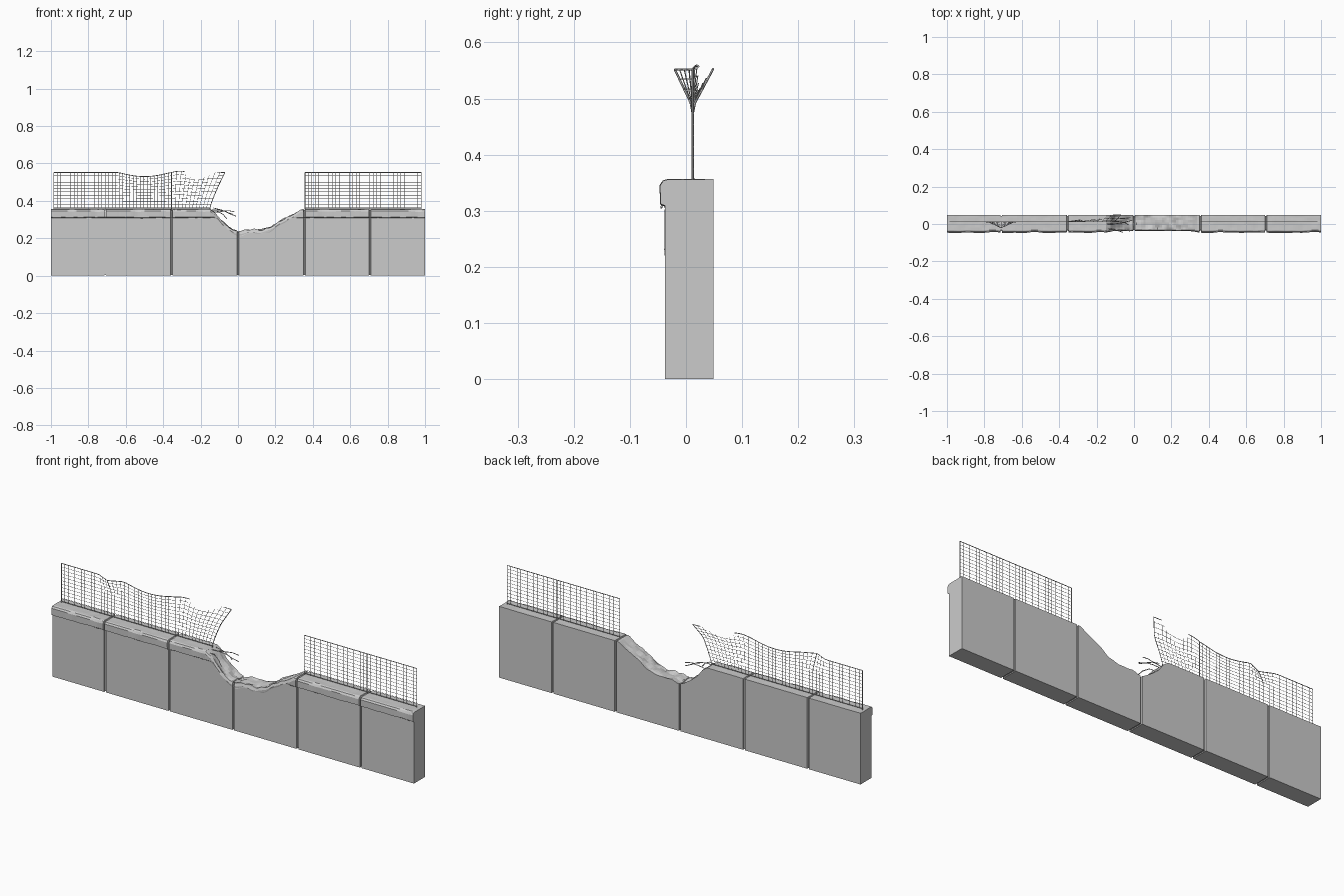
import bpy, bmesh, math, random
from mathutils import Vector, noise

if "Cube" in bpy.data.objects:
    bpy.data.objects.remove(bpy.data.objects["Cube"])

random.seed(4)
SEAMS = [-0.71, -0.355, 0.0, 0.355, 0.705]
CRATER = [(-1.1, .356), (-.15, .356), (-.12, .335), (-.095, .30), (-.06, .268), (-.02, .243),
          (.01, .235), (.05, .246), (.12, .243), (.18, .262), (.23, .295), (.29, .325),
          (.34, .356), (1.1, .356)]


def interp(pts, x):
    for (x0, z0), (x1, z1) in zip(pts, pts[1:]):
        if x <= x1:
            return z0 + (z1 - z0) * (x - x0) / (x1 - x0)
    return pts[-1][1]


def nz(x, y, k, f=22):
    return noise.noise(Vector((x * f, y * f, k)))


def ring(x, inset):
    """Cross-section of the wall: flat body, chipped coping on the front, rough top."""
    h = interp(CRATER, x)
    broken = min(1, (0.356 - h) / 0.03)
    d = 0.006 if inset else 0
    amp = 0.0015 + 0.010 * broken
    pts = [(0.049 - d, d * 0.6)]
    # top row, back to front
    for i in range(7):
        y = 0.049 - d - (0.081 - d) * i / 6
        rough = amp * nz(x, y, 1.3, 30) if i else amp * 0.4 * nz(x, y, 1.3, 30)
        pts.append((y, min(h + rough - d * 0.6, 0.358)))
    # coping lip, fading out into the breach
    chip = 0.007 * max(0, nz(x, 0, 5.1, 14) + 0.1)
    lip = -0.047 + (0.010 - 0.004 * nz(x, 0, 8.2)) * broken + chip * (1 - broken) + d * 1.8
    under = min(0.309 + 0.003 * nz(x, 0, 2.7), h - 0.022 + 0.008 * nz(x, 1, 6.6))
    pts += [(lip * 0.88, h - 0.002 - chip * 0.6 - d),
            (lip, h - 0.010 - chip - 0.003 * broken - d),
            (lip + 0.0005, under + 0.004),
            (-0.037 + d, under)]
    pts.append((-0.037 + d, d * 0.6))
    return [(x, y, z) for y, z in pts]


def make_wall():
    stations = [(-1 + i * 0.0125, False) for i in range(161)]
    stations = [s for s in stations if min(abs(s[0] - q) for q in SEAMS) > 0.007]
    for q in SEAMS:
        stations += [(q - 0.005, False), (q - 0.003, True), (q + 0.003, True), (q + 0.005, False)]
    stations.sort()
    bm = bmesh.new()
    rings = [[bm.verts.new(p) for p in ring(x, s)] for x, s in stations]
    n = len(rings[0])
    for a, b in zip(rings, rings[1:]):
        for i in range(n):
            j = (i + 1) % n
            bm.faces.new((a[i], a[j], b[j], b[i]))
    bm.faces.new(rings[0])
    bm.faces.new(rings[-1][::-1])
    bmesh.ops.recalc_face_normals(bm, faces=bm.faces)
    me = bpy.data.meshes.new("concrete_wall")
    bm.to_mesh(me)
    bm.free()
    ob = bpy.data.objects.new("concrete_wall", me)
    bpy.context.collection.objects.link(ob)


def rods(name, paths, radius):
    cu = bpy.data.curves.new(name, 'CURVE')
    cu.dimensions = '3D'
    cu.bevel_depth = radius
    cu.bevel_resolution = 0
    cu.use_fill_caps = True
    for path in paths:
        sp = cu.splines.new('POLY')
        sp.points.add(len(path) - 1)
        for p, co in zip(sp.points, path):
            p.co = (*co, 1)
    bpy.context.collection.objects.link(bpy.data.objects.new(name, cu))


Z0, Z1, FY = 0.362, 0.552, 0.012


def warp(x, z):
    """Bends the damaged part of the fence."""
    u = max(0.0, (z - Z0) / (Z1 - Z0))
    t = max(0.0, (z - 0.485) / (Z1 - 0.485))
    y = FY - 0.032 * t * max(0, 1 - abs(x + 0.71) / 0.07)
    if -0.64 < x < -0.36:
        z -= 0.022 * u ** 2 * math.sin(math.pi * (x + 0.64) / 0.28)
    if -0.355 < x < 0:
        f = (x + 0.355) / 0.205
        y += 0.036 * t * min(1, f * 1.2)
        z += 0.008 * math.sin(f * 9) * u * max(0, 1 - f)
        x += 0.08 * f * u ** 1.2
    return (x, y, z)


def line(xa, za, xb, zb):
    n = max(10, int(abs(xb - xa) / 0.02))
    return [warp(xa + (xb - xa) * i / n, za + (zb - za) * i / n) for i in range(n + 1)]


# fence bays: start, end, whether the top is torn
BAYS = [(-0.985, -0.71, 0), (-0.71, -0.355, 0), (-0.355, -0.15, 1),
        (0.358, 0.705, 0), (0.705, 0.98, 0)]


def make_fence():
    mesh, frame = [], []
    for a, b, torn in BAYS:
        nv = round((b - a) / 0.0185)
        for i in range(1, nv):
            x = a + (b - a) * i / nv
            f = i / nv
            top = Z1
            if torn and 0.2 < f < 0.8:
                top -= 0.03 * math.sin(math.pi * (f - 0.2) / 0.6) + random.uniform(0, 0.012)
            mesh.append(line(x, Z0, x, top))
        for k in range(1, 11):
            z = Z0 + (Z1 - Z0) * k / 11
            if torn and k > 9:
                mesh += [line(a, z, a + 0.05, z), line(b - 0.045, z, b, z)]
            else:
                mesh.append(line(a, z, b, z))
        # bay frame
        frame += [line(a, Z0 - 0.008, a, Z1), line(b, Z0 - 0.008, b, Z1), line(a, Z0, b, Z0)]
        if torn:
            frame += [line(a, Z1, a + 0.05, Z1), line(b - 0.03, Z1, b, Z1)]
        else:
            frame.append(line(a, Z1, b, Z1))
    rods("fence_mesh", mesh, 0.0009)
    rods("fence_frame", frame, 0.002)


make_wall()
make_fence()

# bent reinforcing bars sticking out of the breach
rods("bent_rebar", [
    [(-0.16, 0.0, 0.350), (-0.11, 0.0, 0.352), (-0.07, 0.005, 0.345), (-0.04, 0.012, 0.33), (-0.01, 0.02, 0.318)],
    [(-0.15, 0.03, 0.335), (-0.09, 0.028, 0.343), (-0.05, 0.03, 0.348), (-0.02, 0.034, 0.342)],
    [(-0.15, -0.025, 0.345), (-0.11, -0.028, 0.345), (-0.08, -0.038, 0.328), (-0.06, -0.044, 0.305)],
    [(-0.13, 0.012, 0.362), (-0.09, 0.014, 0.352), (-0.05, 0.008, 0.336), (-0.03, -0.004, 0.33)],
], 0.002)
